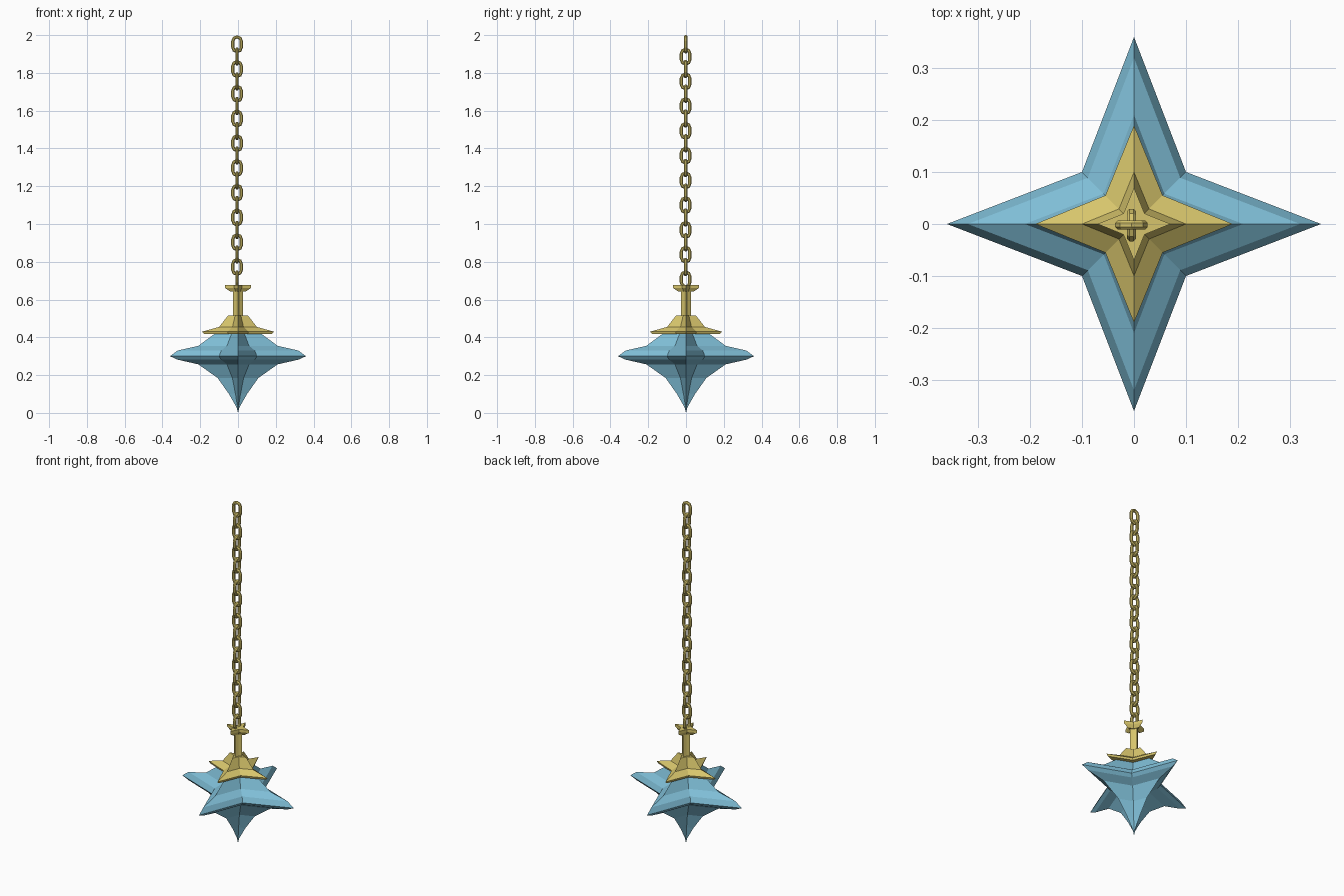
import bpy, bmesh, math
from mathutils import Vector

if "Cube" in bpy.data.objects:
    bpy.data.objects.remove(bpy.data.objects["Cube"])


def material(name, color):
    m = bpy.data.materials.new(name)
    m.diffuse_color = (*color, 1)
    m.use_nodes = True
    m.node_tree.nodes["Principled BSDF"].inputs["Base Color"].default_value = m.diffuse_color
    return m


blue = material("pale blue glass", (0.21, 0.51, 0.67))
gold = material("soft gold", (0.68, 0.56, 0.15))


def finish(name, bm, mat):
    bmesh.ops.recalc_face_normals(bm, faces=bm.faces)
    me = bpy.data.meshes.new(name)
    bm.to_mesh(me)
    bm.free()
    me.materials.append(mat)
    ob = bpy.data.objects.new(name, me)
    bpy.context.collection.objects.link(ob)
    return ob


def star_solid(name, profile, mat, inner=0.393):
    """Loft a four-pointed star through (tip radius, z) pairs; radius 0 makes a point."""
    bm = bmesh.new()
    rings = []
    for r, z in profile:
        if r == 0:
            rings.append([bm.verts.new((0, 0, z))] * 8)
            continue
        ring = []
        for i in range(8):
            q = r * (inner if i % 2 else 1)
            a = i * math.pi / 4
            ring.append(bm.verts.new((q * math.cos(a), q * math.sin(a), z)))
        rings.append(ring)
    for a, b in zip(rings, rings[1:]):
        for i in range(8):
            j = (i + 1) % 8
            quad = list(dict.fromkeys((a[i], a[j], b[j], b[i])))
            bm.faces.new(quad)
    # caps as fans, because the outline is concave
    for ring, (r, z) in ((rings[0], profile[0]), (rings[-1], profile[-1])):
        if r:
            c = bm.verts.new((0, 0, z))
            for i in range(8):
                bm.faces.new((c, ring[i], ring[(i + 1) % 8]))
    return finish(name, bm, mat)


def chain_link(name, z, turned, wire=0.0095, half_w=0.0225, straight=0.0165, sides=8):
    """Stadium-shaped link of round wire standing upright."""
    path = []
    for cz, start in ((straight, 0), (-straight, math.pi)):
        for k in range(5):
            a = start + k * math.pi / 4
            path.append((half_w * math.cos(a), cz + half_w * math.sin(a),
                         math.cos(a), math.sin(a)))
    bm = bmesh.new()
    rings = []
    for x, h, nx, nz in path:
        ring = []
        for s in range(sides):
            t = (s + 0.5) * 2 * math.pi / sides
            u, d = wire * math.cos(t), wire * math.sin(t)
            p = Vector((x + u * nx, d, h + u * nz))
            if turned:
                p = Vector((-p.y, p.x, p.z))
            ring.append(bm.verts.new(p + Vector((-0.005, -0.002, z))))
        rings.append(ring)
    for i, a in enumerate(rings):
        b = rings[(i + 1) % len(rings)]
        for s in range(sides):
            t = (s + 1) % sides
            bm.faces.new((a[s], a[t], b[t], b[s]))
    return finish(name, bm, gold)


# Glass star body with a tapering lower point
star_solid("lantern_body", [
    (0, 0.0), (0.008, 0.03), (0.048, 0.10), (0.108, 0.185), (0.21, 0.257),
    (0.32, 0.282), (0.36, 0.30), (0.32, 0.33), (0.21, 0.355), (0.115, 0.425),
], blue)

# Stepped gold cap
star_solid("cap", [(0.18, 0.418), (0.19, 0.43), (0.10, 0.455), (0.053, 0.515)],
           gold, 0.41)

# Stem and its flared finial
star_solid("stem", [(0.026, 0.51), (0.026, 0.65)], gold, 0.6)
star_solid("finial", [(0.042, 0.643), (0.07, 0.662), (0.07, 0.678)], gold, 0.41)

# Hanging chain of alternating links
for n in range(20):
    chain_link(f"chain_link_{n + 1}", 1.9515 - n * 0.0655, n % 2 == 1)
